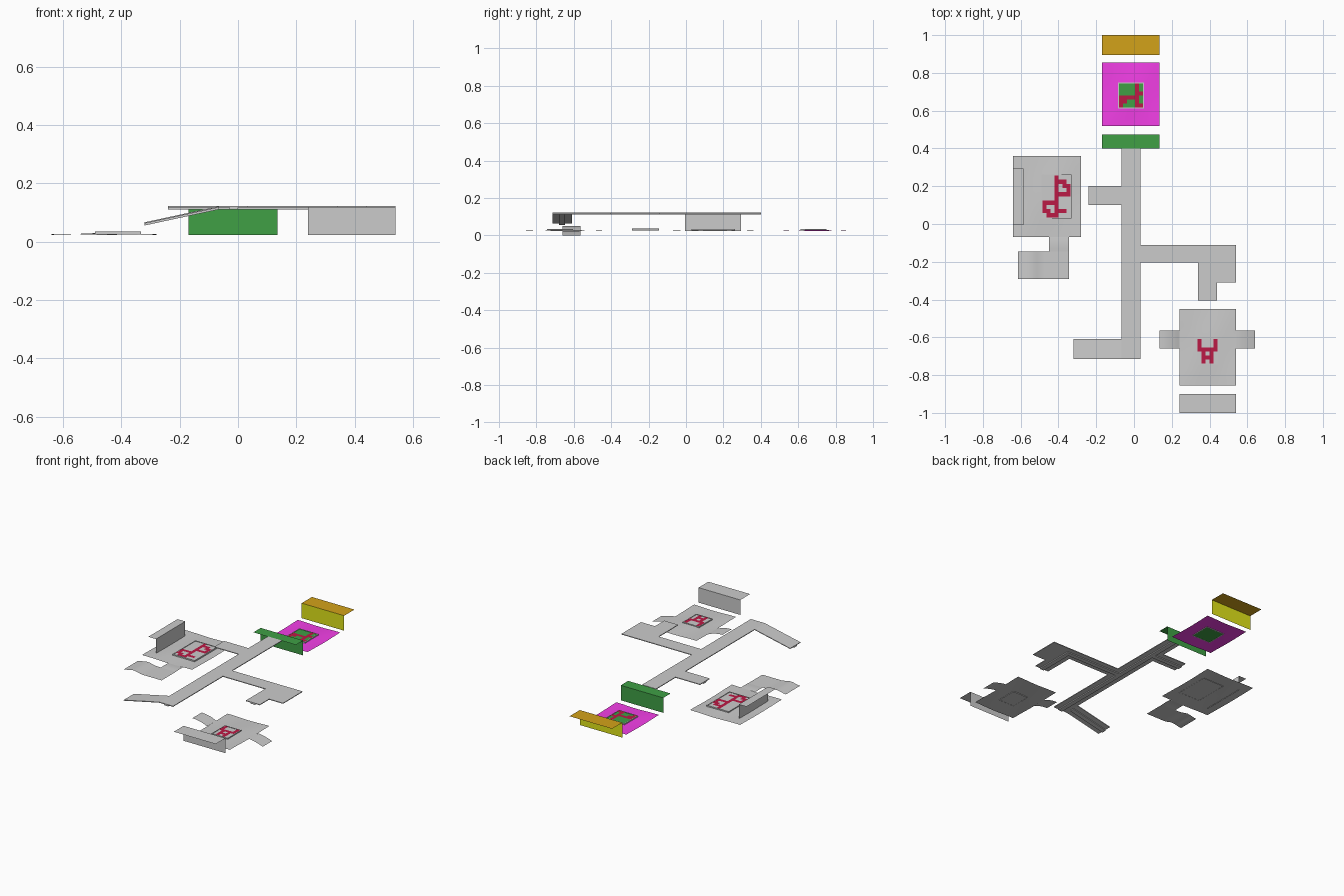
import bpy, bmesh
from math import sin, cos, pi

if "Cube" in bpy.data.objects:
    bpy.data.objects.remove(bpy.data.objects["Cube"])


def mat(name, rgb):
    m = bpy.data.materials.new(name)
    m.diffuse_color = (*rgb, 1)
    m.use_nodes = True
    m.node_tree.nodes["Principled BSDF"].inputs["Base Color"].default_value = m.diffuse_color
    return m


GREEN = mat("green", (0.05, 0.35, 0.06))
YELLOW = mat("yellow", (0.75, 0.78, 0.01))
OCHRE = mat("ochre", (0.65, 0.36, 0.01))
MAGENTA = mat("magenta", (0.9, 0.05, 0.8))
RED = mat("dark_red", (0.5, 0.01, 0.06))


def finish(name, bm, mats=(), smooth=False):
    me = bpy.data.meshes.new(name)
    bm.to_mesh(me)
    bm.free()
    ob = bpy.data.objects.new(name, me)
    bpy.context.collection.objects.link(ob)
    for m in mats:
        me.materials.append(m)
    if smooth:
        for p in me.polygons:
            p.use_smooth = True
    return ob


def add_box(bm, x0, x1, y0, y1, z0, z1):
    vs = bmesh.ops.create_cube(bm, size=1)["verts"]
    for v in vs:
        v.co = ((x0 + x1) / 2 + v.co.x * (x1 - x0), (y0 + y1) / 2 + v.co.y * (y1 - y0),
                (z0 + z1) / 2 + v.co.z * (z1 - z0))
    return vs


def sheet(name, x0, x1, y0, y1, height, nx=14, ny=14, mats=()):
    """Open ground sheet; height(u, v) gives z for u, v in 0..1."""
    bm = bmesh.new()
    g = [[bm.verts.new((x0 + (x1 - x0) * i / nx, y0 + (y1 - y0) * j / ny,
                        height(i / nx, j / ny))) for j in range(ny + 1)] for i in range(nx + 1)]
    for i in range(nx):
        for j in range(ny):
            bm.faces.new((g[i][j], g[i + 1][j], g[i + 1][j + 1], g[i][j + 1]))
    return finish(name, bm, mats, True)


def ledge(name, a, b, c, mats=()):
    """Thin wall from a to b with a flat cap that reaches back by offset c."""
    bm = bmesh.new()
    lo, hi = 0.023, 0.12
    pts = [(*a, lo), (*b, lo), (*b, hi), (*a, hi),
           (b[0] + c[0], b[1] + c[1], hi), (a[0] + c[0], a[1] + c[1], hi)]
    v = [bm.verts.new(p) for p in pts]
    bm.faces.new((v[0], v[1], v[2], v[3]))
    cap = bm.faces.new((v[3], v[2], v[4], v[5]))
    cap.material_index = len(mats) - 1 if mats else 0
    finish(name, bm, mats)


def court(name, rows, x0, x1, y0, y1, base=()):
    """Low plinth with a raised rim and a pattern of red floor cells."""
    bm = bmesh.new()
    add_box(bm, x0, x1, y0, y1, 0.026, 0.033)
    finish(name + "_plinth", bm, base)
    t = 0.005
    bm = bmesh.new()
    add_box(bm, x0 - t, x0, y0 - t, y1 + t, 0.025, 0.035)
    add_box(bm, x1, x1 + t, y0 - t, y1 + t, 0.025, 0.035)
    add_box(bm, x0, x1, y0 - t, y0, 0.025, 0.035)
    add_box(bm, x0, x1, y1, y1 + t, 0.025, 0.035)
    finish(name + "_rim", bm)
    bm = bmesh.new()
    dx, dy = (x1 - x0) / len(rows[0]), (y1 - y0) / len(rows)
    for j, row in enumerate(rows):
        for i, ch in enumerate(row):
            if ch == "R":
                x, y = x0 + i * dx, y1 - j * dy
                q = [(x, y - dy), (x + dx, y - dy), (x + dx, y), (x, y)]
                bm.faces.new([bm.verts.new((*p, 0.0345)) for p in q])
    bmesh.ops.remove_doubles(bm, verts=bm.verts, dist=1e-4)
    finish(name + "_red_floor", bm, [RED])


def rolling(u, v):
    return 0.0255 + 0.003 * sin(pi * u) * sin(pi * v) + 0.0018 * sin(7 * u + 1) * cos(6 * v)


# Ground sheets and their side wings
sheet("north_ground", -0.17, 0.135, 0.52, 0.855, rolling, mats=[MAGENTA])
sheet("west_ground", -0.64, -0.28, -0.07, 0.36, rolling)
sheet("southeast_ground", 0.24, 0.54, -0.855, -0.45, rolling)
sheet("southeast_left_wing", 0.135, 0.24, -0.66, -0.565,
      lambda u, v: 0.025 + 0.025 * (1 - u ** 2), 8, 4)
sheet("southeast_right_wing", 0.54, 0.64, -0.66, -0.565,
      lambda u, v: 0.024 - 0.024 * u ** 1.5, 8, 4)
sheet("west_connector", -0.45, -0.345, -0.145, -0.07, lambda u, v: 0.025 + 0.002 * sin(pi * v), 6, 4)
sheet("west_lower_path", -0.615, -0.345, -0.29, -0.145,
      lambda u, v: 0.025 + 0.011 * sin(pi * min(1, u * 2)) ** 2, 16, 4)

# Backdrop ledges
ledge("north_ledge", (-0.17, 0.895), (0.135, 0.895), (0, 0.105), [YELLOW, OCHRE])
ledge("bridge_end_ledge", (-0.17, 0.475), (0.135, 0.475), (0, -0.075), [GREEN])
ledge("west_ledge", (-0.585, -0.005), (-0.585, 0.295), (-0.055, 0))
ledge("southeast_ledge", (0.24, -0.9), (0.54, -0.9), (0, -0.1))

# Patterned courts
court("north_court", ["....R.", "....R.", "....RR", "RRRRR.", "RR..R.", "R...RR"],
      -0.08, 0.048, 0.617, 0.745, [GREEN])
court("west_court", ["...R...", "...RRR.", "...R.RR", "...R..R", "...RRRR", "...R...",
                     "RRRR...", "R..R...", "RR.RRR.", ".RRR..."], -0.485, -0.337, 0.035, 0.257)
court("southeast_court", ["R...R", "R...R", "RRRRR", ".R.R.", ".RRR.", ".R.R."],
      0.335, 0.442, -0.738, -0.61)

# Branching walkway deck
bm = bmesh.new()
outline = [(-.065, -.715), (.035, -.715), (.035, -.205), (.34, -.205), (.34, -.405), (.44, -.405),
           (.44, -.31), (.54, -.31), (.54, -.11), (.035, -.11), (.035, .4), (-.065, .4),
           (-.065, .2), (-.24, .2), (-.24, .1), (-.065, .1)]
deck = bm.faces.new([bm.verts.new((x, y, 0.1175)) for x, y in outline])
ext = bmesh.ops.extrude_face_region(bm, geom=[deck])
for v in ext["geom"]:
    if isinstance(v, bmesh.types.BMVert):
        v.co.z = 0.122
bmesh.ops.recalc_face_normals(bm, faces=bm.faces)
finish("walkway_deck", bm)

# Beams under the walkway
bm = bmesh.new()
for b in [(-.03, 0, -.715, .4), (-.24, -.03, .135, .165), (0, .405, -.172, -.142),
          (.375, .405, -.405, -.172)]:
    add_box(bm, *b, 0.111, 0.1175)
finish("walkway_beams", bm)

# Sloping ramp at the south-west end, with its beam
bm = bmesh.new()
low = add_box(bm, -.32, -.065, -.715, -.61, 0.1175, 0.122)
low += add_box(bm, -.32, -.065, -.678, -.648, 0.111, 0.1175)
for v in low:
    if v.co.x < -0.2:
        v.co.z -= 0.055
finish("walkway_ramp", bm)
